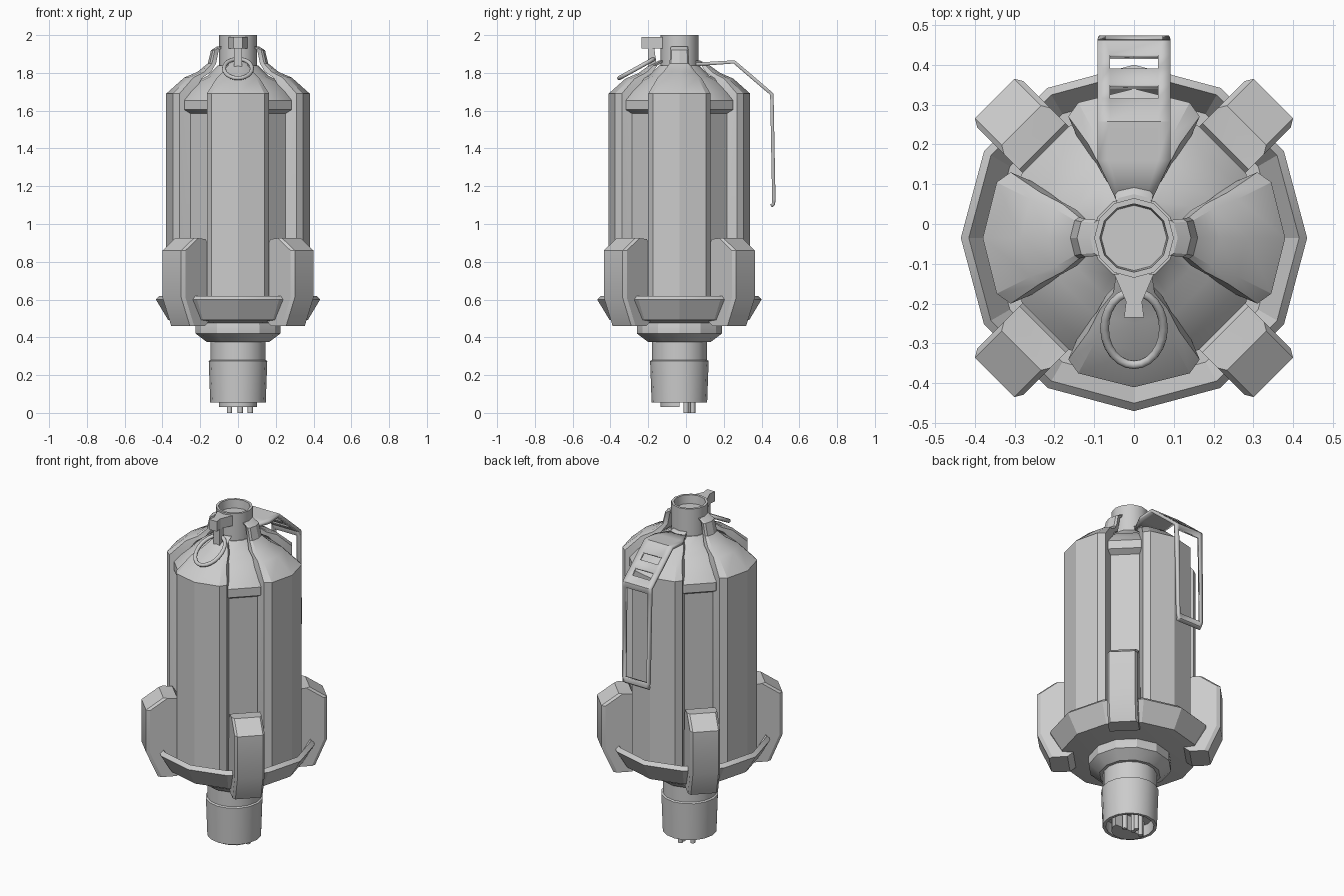
import bpy, bmesh
from math import sin, cos, pi, radians
from mathutils import Vector, Matrix

if "Cube" in bpy.data.objects:
    bpy.data.objects.remove(bpy.data.objects["Cube"])

CY = -0.035  # body axis sits slightly forward of the lever


def finish(name, bm, angle=25):
    bmesh.ops.remove_doubles(bm, verts=bm.verts, dist=0.0001)
    bmesh.ops.recalc_face_normals(bm, faces=bm.faces)
    me = bpy.data.meshes.new(name)
    bm.to_mesh(me)
    bm.free()
    ob = bpy.data.objects.new(name, me)
    bpy.context.collection.objects.link(ob)
    bpy.ops.object.select_all(action='DESELECT')
    ob.select_set(True)
    bpy.context.view_layer.objects.active = ob
    bpy.ops.object.shade_smooth_by_angle(angle=radians(angle))
    return ob


def loft(name, rings, caps=True, closed=False, turn=0.0, angle=25):
    """Skin equal-length rings; turn spins the result about the body axis."""
    bm = bmesh.new()
    rows = [[bm.verts.new(p) for p in r] for r in rings]
    n = len(rows[0])
    pairs = list(zip(rows, rows[1:])) + ([(rows[-1], rows[0])] if closed else [])
    for a, b in pairs:
        for i in range(n):
            j = (i + 1) % n
            bm.faces.new((a[i], a[j], b[j], b[i]))
    if caps and not closed:
        bm.faces.new(rows[0])
        bm.faces.new(rows[-1])
    rot = Matrix.Translation((0, CY, 0)) @ Matrix.Rotation(turn, 4, 'Z')
    bmesh.ops.transform(bm, matrix=rot, verts=bm.verts)
    return finish(name, bm, angle)


def lathe(name, prof, sides=12, closed=False, angle=25):
    rings = [[(max(r, 1e-6) * cos(2 * pi * i / sides), max(r, 1e-6) * sin(2 * pi * i / sides), z)
              for i in range(sides)] for r, z in prof]
    return loft(name, rings, caps=False, closed=closed, angle=angle)


# inner canister with raised band and stepped shoulder
lathe("inner_canister", [(0, .5), (.29, .5), (.29, 1.585), (.325, 1.605), (.325, 1.655),
                         (.285, 1.7), (.215, 1.76), (.16, 1.785), (.105, 1.84), (0, 1.84)])
# open neck
lathe("neck", [(0, 1.8), (.1, 1.8), (.1, 2.0), (.086, 2.0), (.082, 1.95), (0, 1.95)], angle=35)
# flared dish at the base
lathe("base_dish", [(0, .475), (.22, .475), (.37, .492), (.435, .6), (.415, .62),
                    (.36, .535), (0, .535)])
# collar and hollow handle
lathe("collar", [(0, .375), (.165, .375), (.225, .42), (.225, .465), (.215, .49), (0, .49)])
lathe("handle", [(0, .12), (.128, .12), (.13, .055), (.147, .055), (.155, .275), (.146, .28),
                 (.146, .39), (0, .39)], sides=16, angle=35)

# connector block and pins inside the handle
half = [(.1 * cos(pi + pi * i / 8), .1 * sin(pi + pi * i / 8)) for i in range(9)]
loft("connector_block", [[(x, y, z) for x, y in half] for z in (.03, .13)])
for i, (x, y) in enumerate([(-.045, .035), (.012, .045), (.065, .035), (.012, .07)]):
    bm = bmesh.new()
    bmesh.ops.create_cone(bm, cap_ends=True, segments=8, radius1=.014, radius2=.014, depth=.13,
                          matrix=Matrix.Translation((x, y + CY, .065)))
    finish("pin_%d" % i, bm, 50)


# armour plates: chamfered section lofted up over the shoulder
def plate_ring(u, w, z):
    k = w / .165
    half = [(u - .035 * k, .14 * k), (u - .07 * k, w), (u - .14 * k, .135 * k)]
    pts = [(u, 0)] + half + [(a, -b) for a, b in reversed(half)]
    return [(a, b, z) for a, b in pts]


long_plate = [(.38, .165, .53), (.38, .165, 1.69), (.285, .115, 1.775), (.215, .085, 1.805),
              (.16, .052, 1.85), (.143, .048, 1.92), (.11, .045, 1.94)]
short_plate = [(.375, .165, .53), (.375, .165, 1.69), (.285, .115, 1.77),
               (.215, .085, 1.8), (.16, .052, 1.84), (.11, .045, 1.865)]
for side, turn, stations in (("right", 0, long_plate), ("back", pi / 2, short_plate),
                             ("left", pi, long_plate), ("front", -pi / 2, short_plate)):
    loft(side + "_plate", [plate_ring(*s) for s in stations], turn=turn)

# diagonal fins with slightly chamfered outer edges
fin = [(.3, .88), (.325, .92), (.4, .925), (.495, .86), (.495, .61), (.43, .46), (.33, .46), (.28, .5)]
for i in range(4):
    rings = []
    for v, inset in ((-.075, .012), (-.082, .02), (0, 0), (.082, .02), (.075, .012)):
        rings.append([(r - (inset if r > .39 else 0), v, z) for r, z in fin])
    rings = [rings[1], [(r, -.07, z) for r, z in fin], [(r, .07, z) for r, z in fin], rings[3]]
    loft("fin_%d" % i, rings, turn=pi / 4 + i * pi / 2)

# pull-pin bracket: tapered head and hanging stem
loft("pin_bracket", [[(-w, y, 1.93), (w, y, 1.93), (w, y, 1.99), (-w, y, 1.99)]
                     for w, y in ((.05, -.09), (.02, -.16), (.025, -.2))])
loft("pin_stem", [[(-.02, a, z), (.02, a, z), (.02, b, z), (-.02, b, z)]
                  for a, b, z in ((-.165, -.12, 1.83), (-.165, -.135, 1.95))])

# oval pull ring, tilted forward
tilt = Matrix.Translation((0, -.262 - CY, 1.823)) @ Matrix.Rotation(radians(29), 4, 'X')
rings = []
for i in range(24):
    t = 2 * pi * i / 24
    n = Vector((cos(t), sin(t), 0))
    c = Vector((.074 * cos(t), .105 * sin(t), 0))
    rings.append([tilt @ (c + n * .011 * cos(a) + Vector((0, 0, .011 * sin(a))))
                  for a in [2 * pi * k / 8 for k in range(8)]])
loft("pull_ring", rings, closed=True, angle=60)

# safety lever: strip of (y, z, half width, inner half width, window after this row)
rows = [(.05, 1.845, .04, .025, 0), (.16, 1.852, .092, .06, 0), (.255, 1.858, .092, .06, 0),
        (.31, 1.811, .092, .06, 1), (.345, 1.781, .092, .06, 0), (.385, 1.747, .092, .06, 1),
        (.42, 1.717, .092, .06, 0), (.454, 1.688, .092, .072, 0), (.455, 1.66, .092, .072, 1),
        (.465, 1.13, .088, .072, 0), (.463, 1.105, .08, .065, 0), (.45, 1.095, .08, .065, 0)]
bm = bmesh.new()
grid = [[bm.verts.new((x, y, z)) for x in (-w, -n, n, w)] for y, z, w, n, _ in rows]
for a, b, row in zip(grid, grid[1:], rows):
    for j in range(3):
        if not (row[4] and j == 1):
            bm.faces.new((a[j], a[j + 1], b[j + 1], b[j]))
lever = finish("safety_lever", bm)
mod = lever.modifiers.new("thickness", 'SOLIDIFY')
mod.thickness = .018
mod.offset = 0
